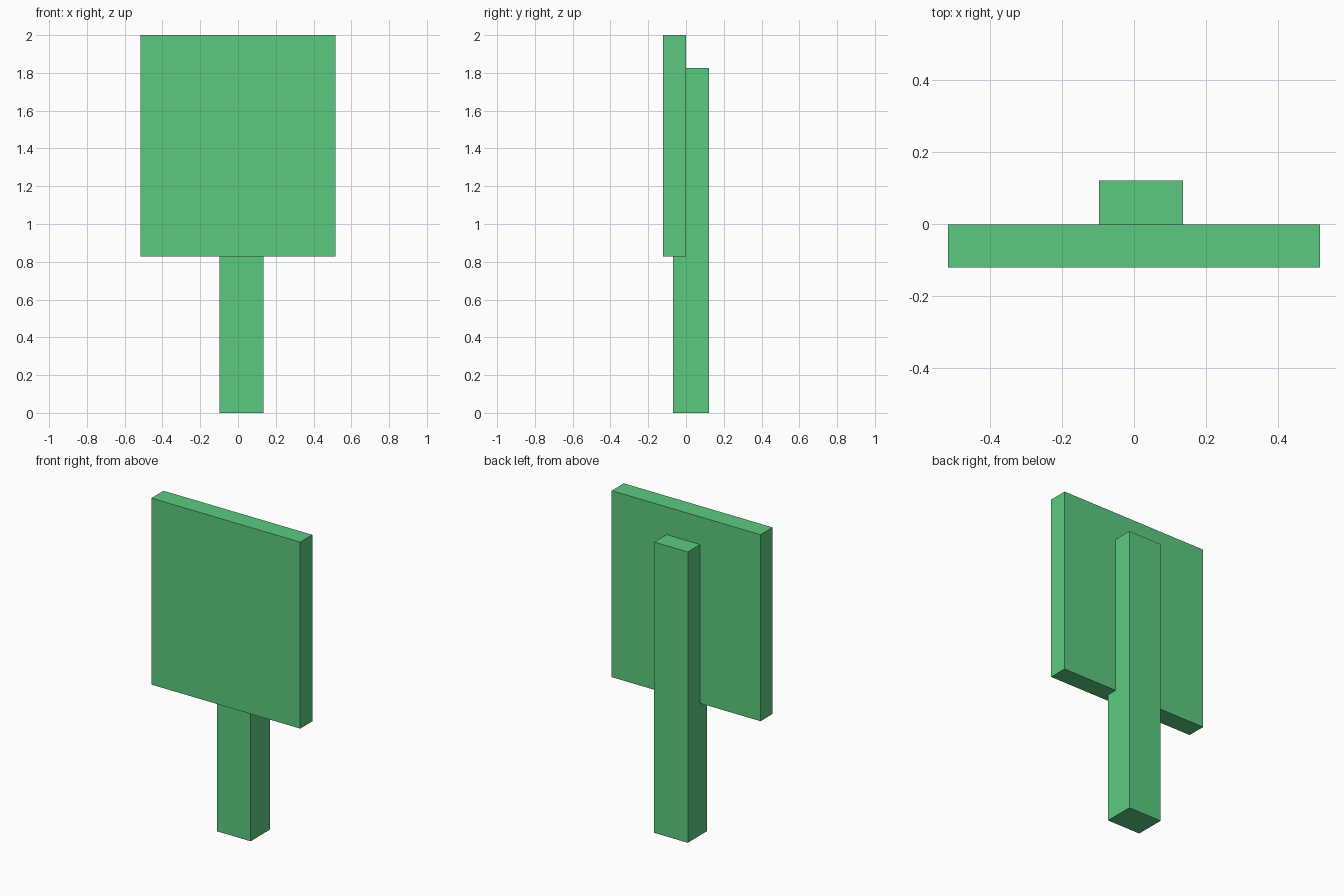
import bpy

if "Cube" in bpy.data.objects:
    bpy.data.objects.remove(bpy.data.objects["Cube"])

# Shared green paint
green = bpy.data.materials.new("green_paint")
green.diffuse_color = (0.105, 0.59, 0.216, 1.0)
green.use_nodes = True
green.node_tree.nodes["Principled BSDF"].inputs["Base Color"].default_value = green.diffuse_color


def box(name, lo, hi):
    """Flat-faced box between two opposite corners."""
    center = [(a + b) / 2 for a, b in zip(lo, hi)]
    bpy.ops.mesh.primitive_cube_add(size=1, location=center)
    obj = bpy.context.object
    obj.name = name
    obj.scale = [b - a for a, b in zip(lo, hi)]
    bpy.ops.object.transform_apply(location=False, rotation=False, scale=True)
    obj.data.materials.append(green)
    return obj


# Square sign panel at the front
box("sign_panel", (-0.517, -0.121, 0.829), (0.517, -0.001, 2.0))

# Post behind it, let into the back of the panel and slightly off centre
box("sign_post", (-0.097, -0.069, 0.0), (0.136, 0.121, 1.826))
